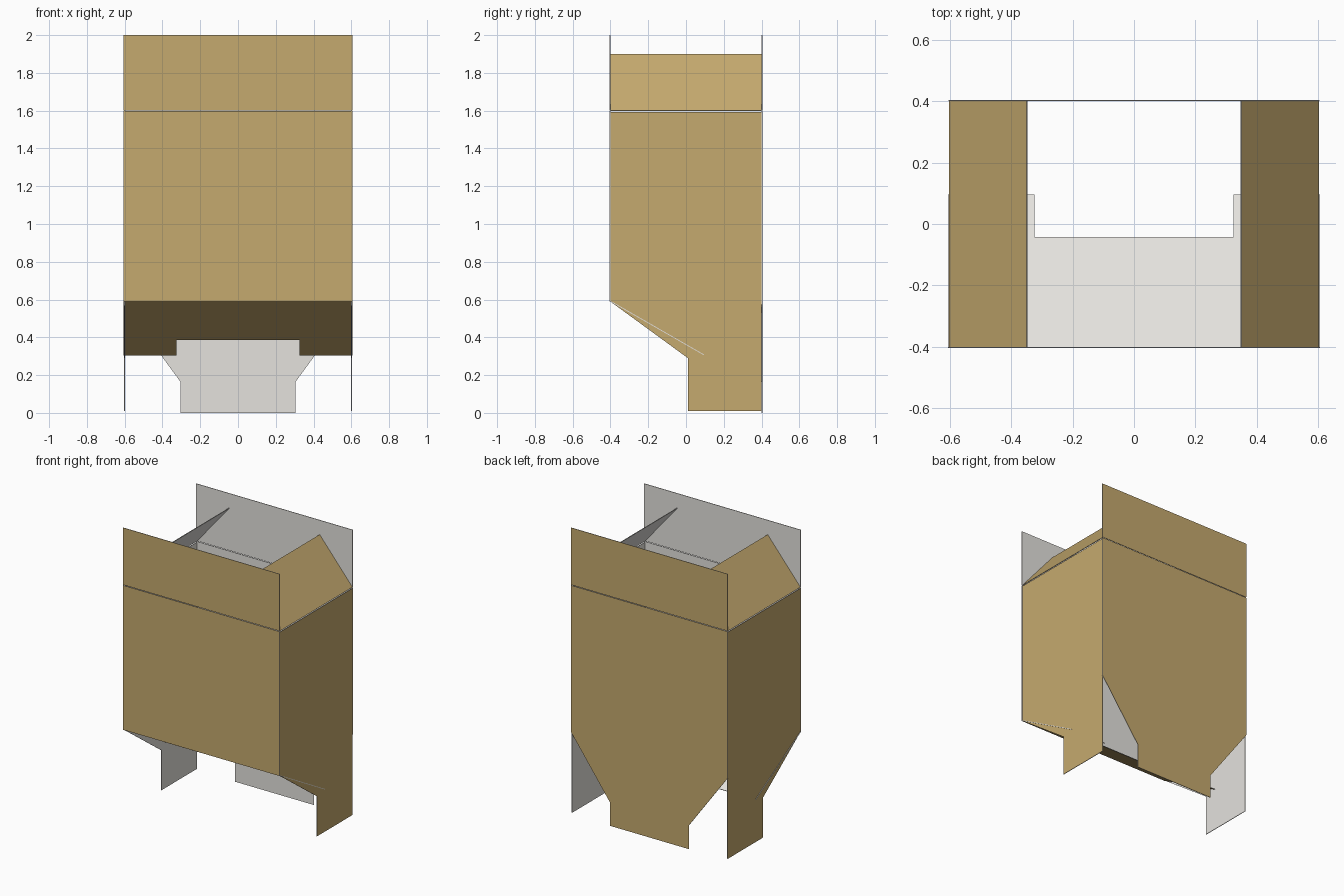
import bpy, bmesh
from mathutils import Vector

if "Cube" in bpy.data.objects:
    bpy.data.objects.remove(bpy.data.objects["Cube"])


def material(name, rgb):
    m = bpy.data.materials.new(name)
    m.diffuse_color = (*rgb, 1.0)
    m.use_nodes = True
    m.node_tree.nodes["Principled BSDF"].inputs["Base Color"].default_value = m.diffuse_color
    return m


MATS = [material("cardboard_tan", (0.56, 0.40, 0.158)),
        material("inner_white", (0.78, 0.763, 0.728))]
THICK = 0.004


def sheet(name, points, outward):
    """Thin card sheet: tan on its outward face, white inside and on the rim."""
    out = Vector(outward)
    bm = bmesh.new()
    face = bm.faces.new([bm.verts.new(p) for p in points])
    face.normal_update()
    if face.normal.dot(out) < 0:
        face.normal_flip()
        face.normal_update()
    normal = face.normal.copy()
    inner = [bm.verts.new(v.co - normal * THICK) for v in face.verts]
    outer = list(face.verts)
    bm.faces.new(inner[::-1])
    n = len(outer)
    for i in range(n):
        j = (i + 1) % n
        bm.faces.new((outer[j], outer[i], inner[i], inner[j]))
    for f in bm.faces:
        f.material_index = 1
    face.material_index = 0
    mesh = bpy.data.meshes.new(name)
    bm.to_mesh(mesh)
    bm.free()
    for m in MATS:
        mesh.materials.append(m)
    ob = bpy.data.objects.new(name, mesh)
    bpy.context.collection.objects.link(ob)


W, D = 0.605, 0.405          # outer half width and half depth
SX, SY = 0.603, 0.401        # side sheets sit just inside the front and back
LOW, HIGH, TOP = 0.59, 1.6, 2.0


def mirrored(half):
    """Close a profile that is symmetric about x = 0."""
    return half + [(-x, z) for x, z in reversed(half)]


# Front and back walls with upright top flaps
for label, s in (("front", -1), ("back", 1)):
    for part, z0, z1 in (("wall", LOW, HIGH - 0.002), ("top_flap", HIGH + 0.002, TOP)):
        sheet(f"{label}_{part}",
              [(x, s * D, z) for x, z in mirrored([(W, z0), (W, z1)])], (0, s, 0))

# Side walls, tilted top flaps and cut-away bottom flaps
for label, s in (("left", -1), ("right", 1)):
    sheet(f"{label}_wall", [(s * SX, y, z) for y, z in
          ((-SY, LOW), (SY, LOW), (SY, HIGH - 0.008), (-SY, HIGH - 0.008))], (s, 0, 0))
    sheet(f"{label}_top_flap", [(s * x, y, z) for x, y, z in
          ((SX, -SY, HIGH), (SX, SY, HIGH), (0.35, SY, 1.9), (0.35, -SY, 1.9))], (s, 0, 0.8))
    sheet(f"{label}_bottom_flap", [(s * SX, y, z) for y, z in
          ((-SY, LOW), (0.01, 0.29), (0.01, 0.01), (SY, 0.01), (SY, LOW))], (s, 0, 0))

# Back bottom flap: tapered tongue
sheet("back_bottom_flap",
      [(x, D, z) for x, z in mirrored([(W, LOW), (W, 0.575), (0.305, 0.165), (0.305, 0.0)])],
      (0, 1, 0))


# Front bottom flap: folded inward, with a wide notch
def slope_z(y):
    return 0.592 + (y + 0.405) * (0.305 - 0.592) / 0.5


sheet("front_bottom_flap",
      [(x, y, slope_z(y)) for x, y in
       mirrored([(W + 0.001, -D), (W + 0.001, 0.095), (0.325, 0.095), (0.325, -0.045)])],
      (0, -0.5, -0.9))
